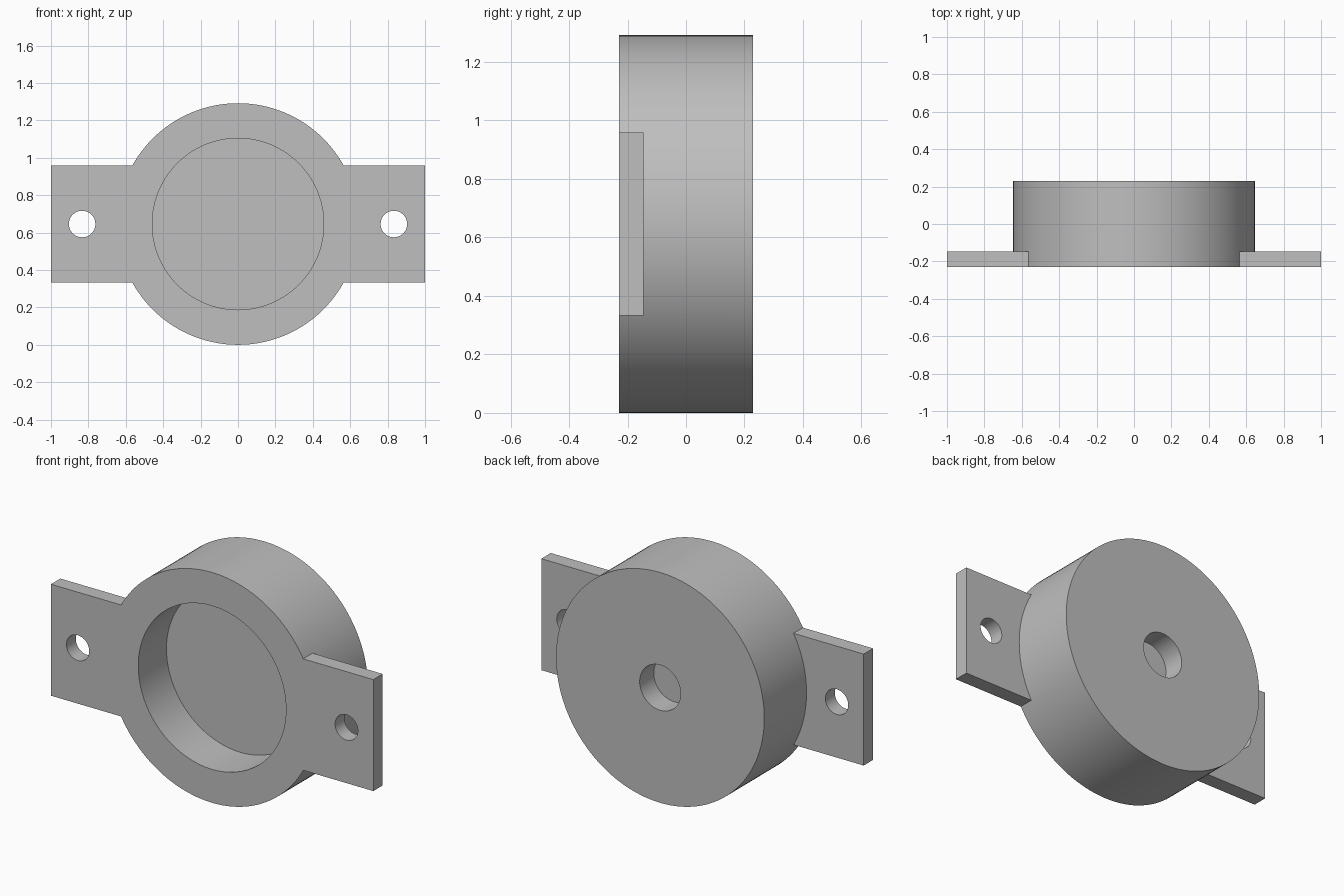
import bpy
import math

cube = bpy.data.objects.get("Cube")
if cube:
    bpy.data.objects.remove(cube, do_unlink=True)

U = 1 / 24                      # one design unit
CENTRE_Z = 15.5 * U             # height of the round axis
FRONT, BACK = -5.5 * U, 5.5 * U

grey = bpy.data.materials.new("plain grey")
grey.use_nodes = True
colour = (0.52, 0.52, 0.52, 1)
grey.diffuse_color = colour
grey.node_tree.nodes["Principled BSDF"].inputs["Base Color"].default_value = colour


def disc(name, radius, y0, y1, x=0, sides=128):
    """Cylinder lying along y between y0 and y1."""
    bpy.ops.mesh.primitive_cylinder_add(
        vertices=sides, radius=radius, depth=y1 - y0,
        location=(x, (y0 + y1) / 2, CENTRE_Z), rotation=(math.pi / 2, 0, 0))
    obj = bpy.context.object
    obj.name = name
    obj.data.materials.append(grey)
    return obj


def combine(target, tool, operation):
    """Apply a boolean and discard the tool."""
    mod = target.modifiers.new(operation.lower(), "BOOLEAN")
    mod.operation = operation
    mod.solver = "EXACT"
    mod.object = tool
    bpy.context.view_layer.objects.active = target
    bpy.ops.object.modifier_apply(modifier=mod.name)
    bpy.data.objects.remove(tool, do_unlink=True)


# Round housing
housing = disc("flanged_housing", 15.5 * U, FRONT, BACK)

# Mounting plate across the front, forming both ears
bpy.ops.mesh.primitive_cube_add(size=1, location=(0, FRONT + U, CENTRE_Z))
plate = bpy.context.object
plate.name = "mounting_plate"
plate.scale = (48 * U, 2 * U, 15 * U)
plate.data.materials.append(grey)
bpy.ops.object.transform_apply(location=False, rotation=False, scale=True)
combine(housing, plate, "UNION")

# Wide front recess and small blind hole in the back
combine(housing, disc("front_recess", 11 * U, FRONT - U, FRONT + 6 * U), "DIFFERENCE")
combine(housing, disc("back_hole", 3.05 * U, BACK - 3 * U, BACK + U, sides=64), "DIFFERENCE")

# Screw holes through the ears
for side in (-1, 1):
    hole = disc("screw_hole", 1.7 * U, FRONT - U, FRONT + 3 * U, side * 20 * U, 64)
    combine(housing, hole, "DIFFERENCE")

# Smooth round walls, crisp edges
bpy.ops.object.select_all(action="DESELECT")
housing.select_set(True)
bpy.context.view_layer.objects.active = housing
bpy.ops.object.shade_smooth_by_angle(angle=math.radians(30))
